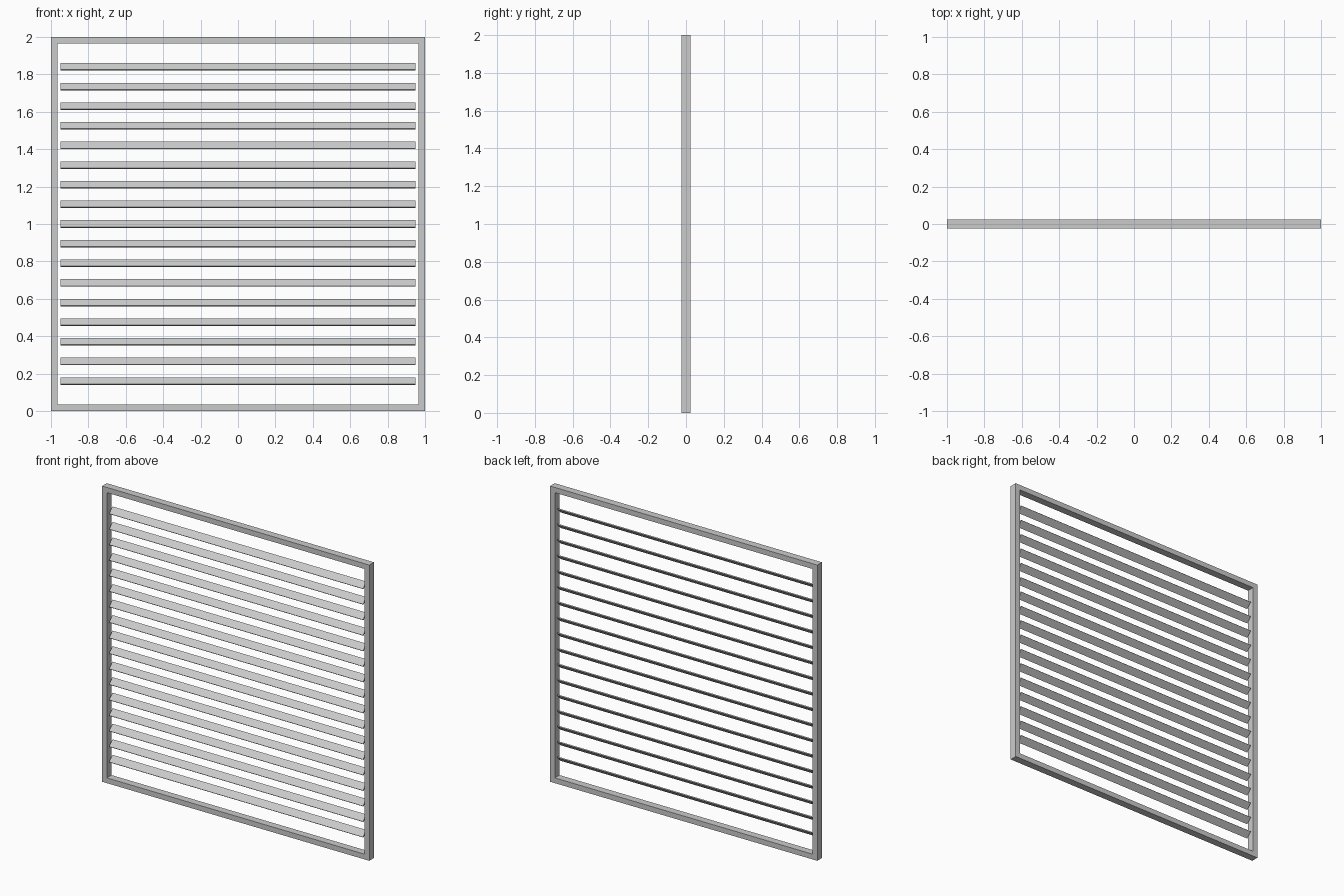
import bpy, bmesh, math
from mathutils import Matrix

if "Cube" in bpy.data.objects:
    bpy.data.objects.remove(bpy.data.objects["Cube"])

SIZE, BORDER, DEPTH = 2.0, 0.05, 0.05
SLATS, PITCH = 17, 0.105
SLAT_WIDTH, SLAT_THICK, TILT = 0.05, 0.007, math.radians(45)


def add_object(name, bm):
    bmesh.ops.recalc_face_normals(bm, faces=bm.faces)
    mesh = bpy.data.meshes.new(name)
    bm.to_mesh(mesh)
    bm.free()
    obj = bpy.data.objects.new(name, mesh)
    bpy.context.collection.objects.link(obj)
    return obj


# Square frame: flat ring given depth by a solidify modifier
bm = bmesh.new()
bmesh.ops.create_grid(bm, x_segments=1, y_segments=1, size=SIZE / 2,
                      matrix=Matrix.Rotation(math.pi / 2, 4, 'X'))
inner = bm.faces[:]
bmesh.ops.inset_region(bm, faces=inner, thickness=BORDER, use_boundary=True)
bmesh.ops.delete(bm, geom=inner, context='FACES')
frame = add_object("frame", bm)
frame.location.z = SIZE / 2
solid = frame.modifiers.new("depth", 'SOLIDIFY')
solid.thickness = DEPTH
solid.offset = 0

# Tilted slats: front edge low, back edge high, fitted between the frame sides
bm = bmesh.new()
bmesh.ops.create_cube(bm, size=1, matrix=Matrix.Rotation(TILT, 4, 'X') @ Matrix.Diagonal(
    (SIZE - 2 * BORDER, SLAT_WIDTH, SLAT_THICK, 1)))
slats = add_object("slats", bm)
slats.location.z = SIZE / 2 - PITCH * (SLATS - 1) / 2
array = slats.modifiers.new("row", 'ARRAY')
array.count = SLATS
array.use_relative_offset = False
array.use_constant_offset = True
array.constant_offset_displace = (0, 0, PITCH)
